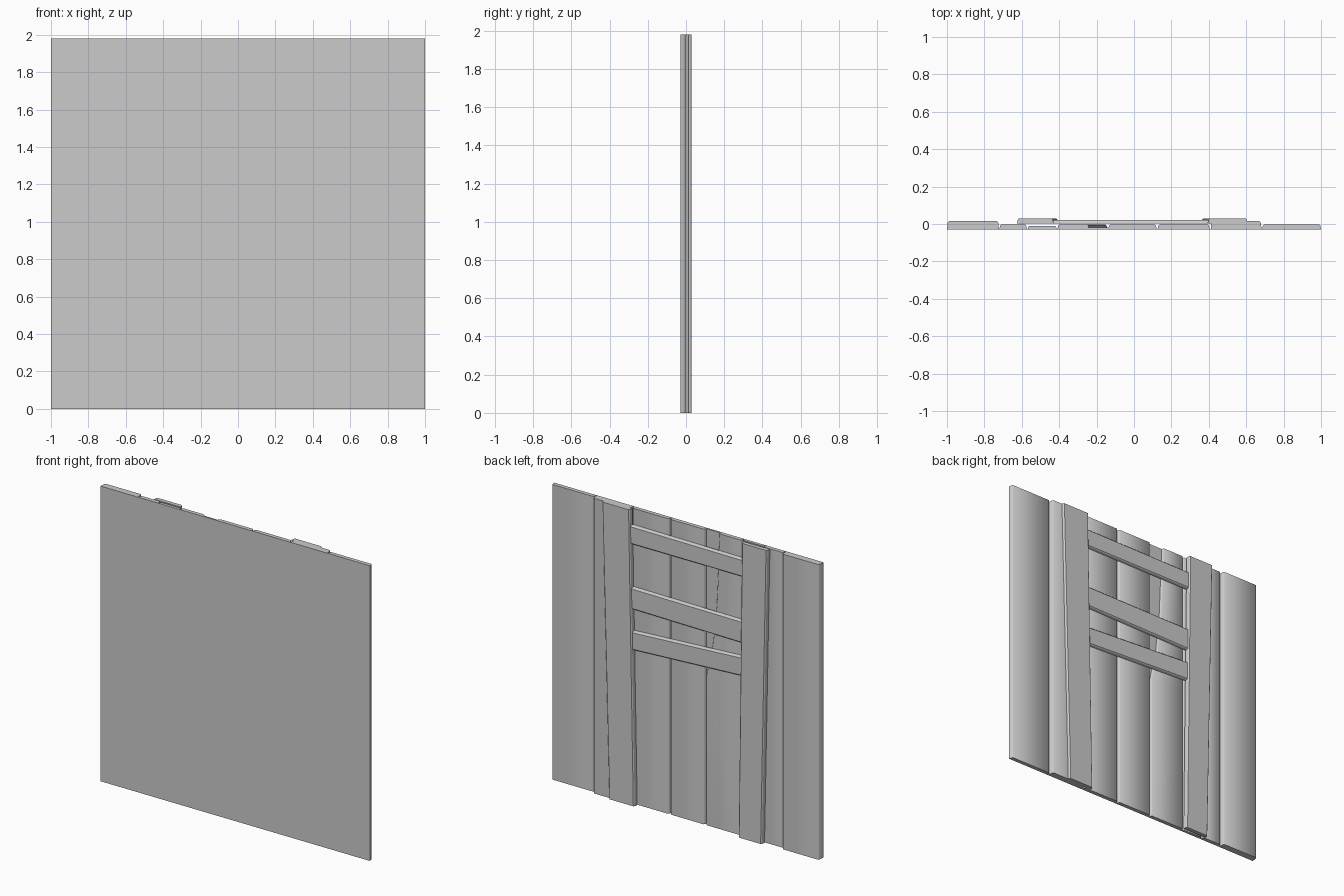
import bpy, bmesh, math

cube = bpy.data.objects.get("Cube")
if cube:
    bpy.data.objects.remove(cube)

GREY = (0.6, 0.6, 0.6, 1)
grey = bpy.data.materials.new("plain grey")
grey.use_nodes = True
grey.diffuse_color = GREY
grey.node_tree.nodes["Principled BSDF"].inputs["Base Color"].default_value = GREY

HEIGHT = 1.98
FRONT = -0.03


def board(name, low, high, y0, y1, across="x", chamfer=0.006, smooth=0):
    """Board between two edge paths; each path lists (x, z) points in step.
    The back face is narrowed by a slanted side and a small chamfer."""
    bm = bmesh.new()
    rings = []
    for (ax, az), (bx, bz) in zip(low, high):
        ring = []
        for inset, y in ((0, y0), (chamfer * 0.7, y1 - chamfer), (chamfer * 1.7, y1)):
            dx, dz = (inset, 0) if across == "x" else (0, inset)
            ring.append((bm.verts.new((ax + dx, y, az + dz)),
                         bm.verts.new((bx - dx, y, bz - dz))))
        rings.append([p[0] for p in ring] + [p[1] for p in reversed(ring)])
    for a, b in zip(rings, rings[1:]):
        for i in range(6):
            j = (i + 1) % 6
            bm.faces.new((a[i], a[j], b[j], b[i]))
    bm.faces.new(rings[0])
    bm.faces.new(rings[-1])
    bmesh.ops.recalc_face_normals(bm, faces=bm.faces)
    mesh = bpy.data.meshes.new(name)
    bm.to_mesh(mesh)
    bm.free()
    mesh.materials.append(grey)
    obj = bpy.data.objects.new(name, mesh)
    bpy.context.collection.objects.link(obj)
    if smooth:
        bpy.ops.object.select_all(action="DESELECT")
        obj.select_set(True)
        bpy.context.view_layer.objects.active = obj
        bpy.ops.object.shade_smooth_by_angle(angle=math.radians(smooth))
    return obj


def upright(name, x0, x1, y1, **options):
    return board(name, [(x0, 0), (x0, HEIGHT)], [(x1, 0), (x1, HEIGHT)], FRONT, y1, **options)


# Flat front skin closing the gaps between planks
upright("front_skin", -1, 1, FRONT + 0.003, chamfer=0.0005)

# Vertical planks, right to left
for name, x0, x1, y1 in (
    ("outer_plank_right", -1, -0.722, 0.015),
    ("inner_plank_right", -0.72, -0.572, -0.003),
    ("sunken_plank", -0.57, -0.412, -0.01),
    ("middle_plank", -0.138, 0.122, -0.003),
    ("inner_plank_left", 0.126, 0.405, -0.003),
    ("raised_plank_left", 0.41, 0.682, 0.015),
    ("outer_plank_left", 0.685, 1, -0.003),
):
    upright(name, x0, x1, y1, smooth=50)

# Cracked plank with a split along its upper edge, and the wood inside the split
crack = [(-0.142, 0), (-0.142, 1.0), (-0.19, 1.22), (-0.22, 1.5), (-0.24, HEIGHT)]
board("cracked_plank", [(-0.41, z) for x, z in crack], crack, FRONT, -0.003, smooth=50)
board("split_core", [(x - 0.01, z) for x, z in crack[1:]],
      [(-0.135, z) for x, z in crack[1:]], FRONT, -0.018, chamfer=0.002)

# Two leaning braces
for name, bottom, top in (("brace_left", (0.36, 0.555), (0.395, 0.607)),
                          ("brace_right", (-0.585, -0.405), (-0.625, -0.43))):
    board(name, [(bottom[0], 0), (top[0], HEIGHT)],
          [(bottom[1], 0), (top[1], HEIGHT)], 0.003, 0.03)

# Cross boards: lower and upper heights at the right and left ends
for name, right, left in (("top_cross_board", (1.745, 1.87), (1.745, 1.875)),
                          ("middle_cross_board", (1.3, 1.455), (1.31, 1.46)),
                          ("lower_cross_board", (1.08, 1.215), (1.035, 1.165))):
    board(name, [(-0.45, right[0]), (0.42, left[0])],
          [(-0.45, right[1]), (0.42, left[1])], 0.002, 0.021, across="z")
